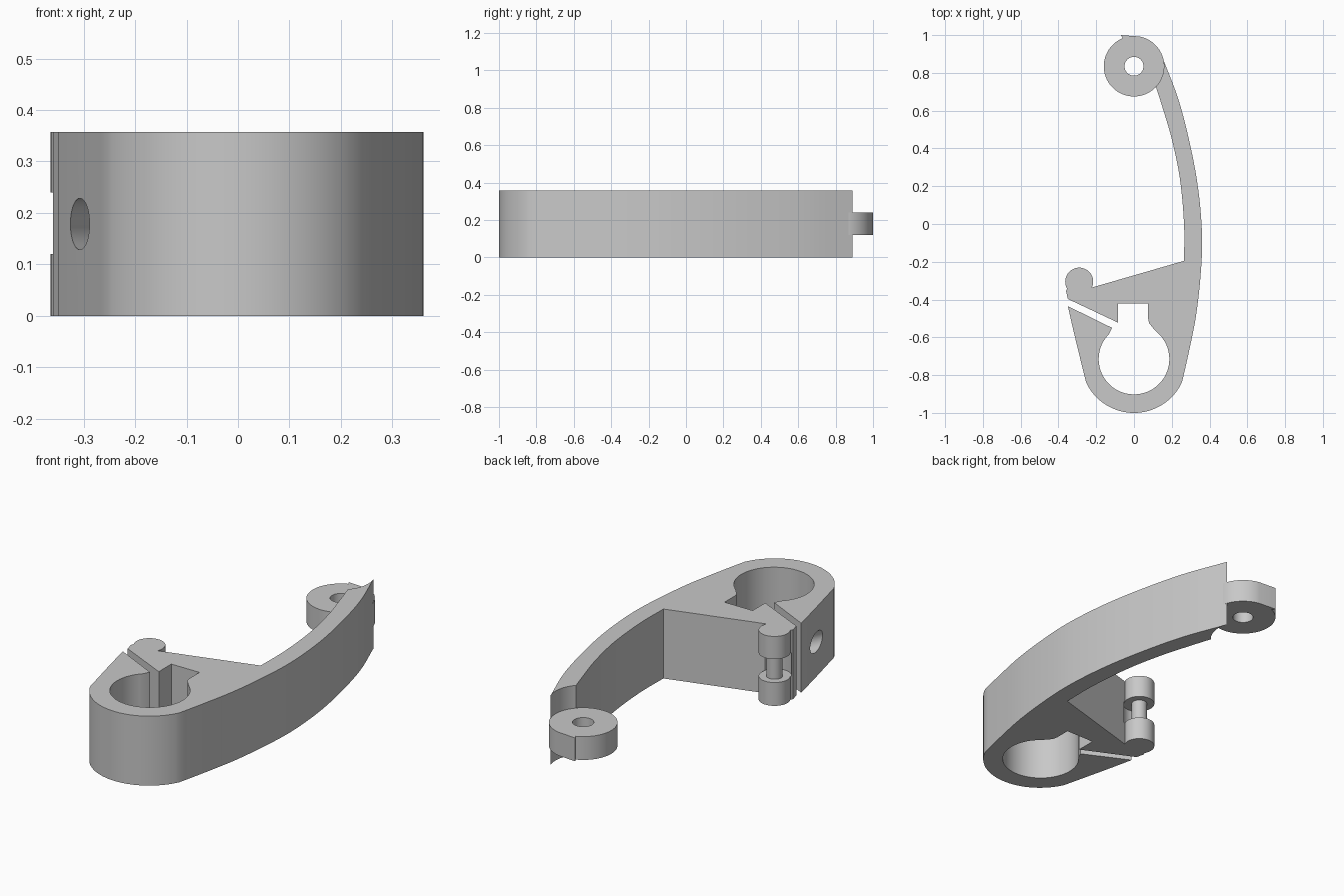
import bpy, bmesh
from math import radians, sin, cos, pi, atan2
from mathutils import Vector, geometry

cube = bpy.data.objects.get("Cube")
if cube:
    bpy.data.objects.remove(cube, do_unlink=True)

HEIGHT = 0.357
MID_LOW, MID_HIGH = 0.12, 0.24
RING = (0, 0.835)
KNOB = (-0.29, -0.305)
BORE = (0, -0.715)

grey = bpy.data.materials.new("light grey")
grey.use_nodes = True
colour = (0.58, 0.58, 0.58, 1)
grey.diffuse_color = colour
grey.node_tree.nodes["Principled BSDF"].inputs["Base Color"].default_value = colour


def arc(centre, radius, start, end, steps=32):
    """Points on an arc, angles in degrees."""
    angles = [radians(start + (end - start) * i / steps) for i in range(steps + 1)]
    return [(centre[0] + radius * cos(a), centre[1] + radius * sin(a)) for a in angles]


def smooth_path(points, steps=5):
    """Smooth curve through the given points."""
    p = [Vector(q) for q in points]
    p = [2 * p[0] - p[1]] + p + [2 * p[-1] - p[-2]]
    out = []
    for a, b, c, d in zip(p, p[1:], p[2:], p[3:]):
        bez = geometry.interpolate_bezier(b, b + (c - a) / 6, c - (d - b) / 6, c, steps + 1)
        out += [tuple(v[:2]) for v in bez[:-1]]
    return out + [tuple(p[-2])]


def extrude(name, outline, low, high):
    """Prism from a closed outline, with repeated points dropped."""
    clean = [q for i, q in enumerate(outline)
             if (Vector(q) - Vector(outline[i - 1])).length > 0.0005]
    bm = bmesh.new()
    face = bm.faces.new([bm.verts.new((x, y, low)) for x, y in clean])
    new = bmesh.ops.extrude_face_region(bm, geom=[face], use_keep_orig=True)
    bmesh.ops.translate(bm, vec=(0, 0, high - low),
                        verts=[g for g in new["geom"] if isinstance(g, bmesh.types.BMVert)])
    bmesh.ops.recalc_face_normals(bm, faces=bm.faces)
    mesh = bpy.data.meshes.new(name)
    bm.to_mesh(mesh)
    bm.free()
    mesh.materials.append(grey)
    obj = bpy.data.objects.new(name, mesh)
    bpy.context.collection.objects.link(obj)
    return obj


def select(obj):
    bpy.ops.object.select_all(action='DESELECT')
    obj.select_set(True)
    bpy.context.view_layer.objects.active = obj


def cut(obj, cutter):
    """Subtract the cutter, then remove it."""
    cutter.hide_render = True
    mod = obj.modifiers.new("cut", 'BOOLEAN')
    mod.operation, mod.solver, mod.object = 'DIFFERENCE', 'EXACT', cutter
    select(obj)
    bpy.ops.object.modifier_apply(modifier=mod.name)
    bpy.data.objects.remove(cutter, do_unlink=True)


def disc(name, centre, radius, low, high):
    return extrude(name, arc(centre, radius, 0, 360, 48)[:-1], low, high)


# Curved arm, clamp and knob as one outline
outer_edge = smooth_path([(0.148, 0.889), (0.235, 0.66), (0.297, 0.42), (0.34, 0.185),
                          (0.36, -0.05), (0.355, -0.24), (0.33, -0.475),
                          (0.29, -0.68), (0.254, -0.838)])
clamp_end = arc((0, -0.72), 0.28, -25, -155)
slit_side = smooth_path([(-0.254, -0.838), (-0.317, -0.58), (-0.35, -0.435)])
clamp_bore = [(-0.116, -0.55)] + arc(BORE, 0.187, 135, 408, 56)
keyway = [(0.1, -0.55), (0.08, -0.525), (0.075, -0.5), (0.075, -0.42),
          (-0.085, -0.42), (-0.085, -0.522)]
neck = [(-0.35, -0.397), (-0.36, -0.355)]
knob = arc(KNOB, 0.074, 210, -25)
inner_edge = smooth_path([(0.265, -0.195), (0.265, 0), (0.243, 0.24), (0.2, 0.45),
                          (0.153, 0.61), (0.116, 0.727)])
arm_tip = arc(RING, 0.158, -43, 20, 16)
body = extrude("clip_body", outer_edge + clamp_end + slit_side + clamp_bore + keyway
               + neck + knob + inner_edge + arm_tip, 0, HEIGHT)

# Notch through the middle of the knob
cut(body, disc("notch_cutter", KNOB, 0.08, MID_LOW, MID_HIGH))

# Blind screw hole, square to the slit
axis = Vector((0.43, 0.9, 0)).normalized()
screw = disc("screw_cutter", (0, 0), 0.05, -0.15, 0.24)
screw.rotation_euler = (pi / 2, 0, atan2(axis.y, axis.x) + pi / 2)
screw.rotation_euler = axis.to_track_quat('Z', 'Y').to_euler()
screw.location = (-0.307, -0.62, HEIGHT / 2)
bpy.context.view_layer.update()
cut(body, screw)

# Hinge pin between the knob halves
pin = disc("knob_pin", KNOB, 0.038, MID_LOW - 0.01, MID_HIGH + 0.01)

# Hinge ring with its small nib
ring = extrude("hinge_ring", arc(RING, 0.16, 112, 440, 60) + [(-0.07, 1.0)], MID_LOW, MID_HIGH)
cut(ring, disc("ring_cutter", RING, 0.05, 0, HEIGHT))

for part in (body, pin, ring):
    select(part)
    bpy.ops.object.shade_smooth_by_angle(angle=radians(25))
